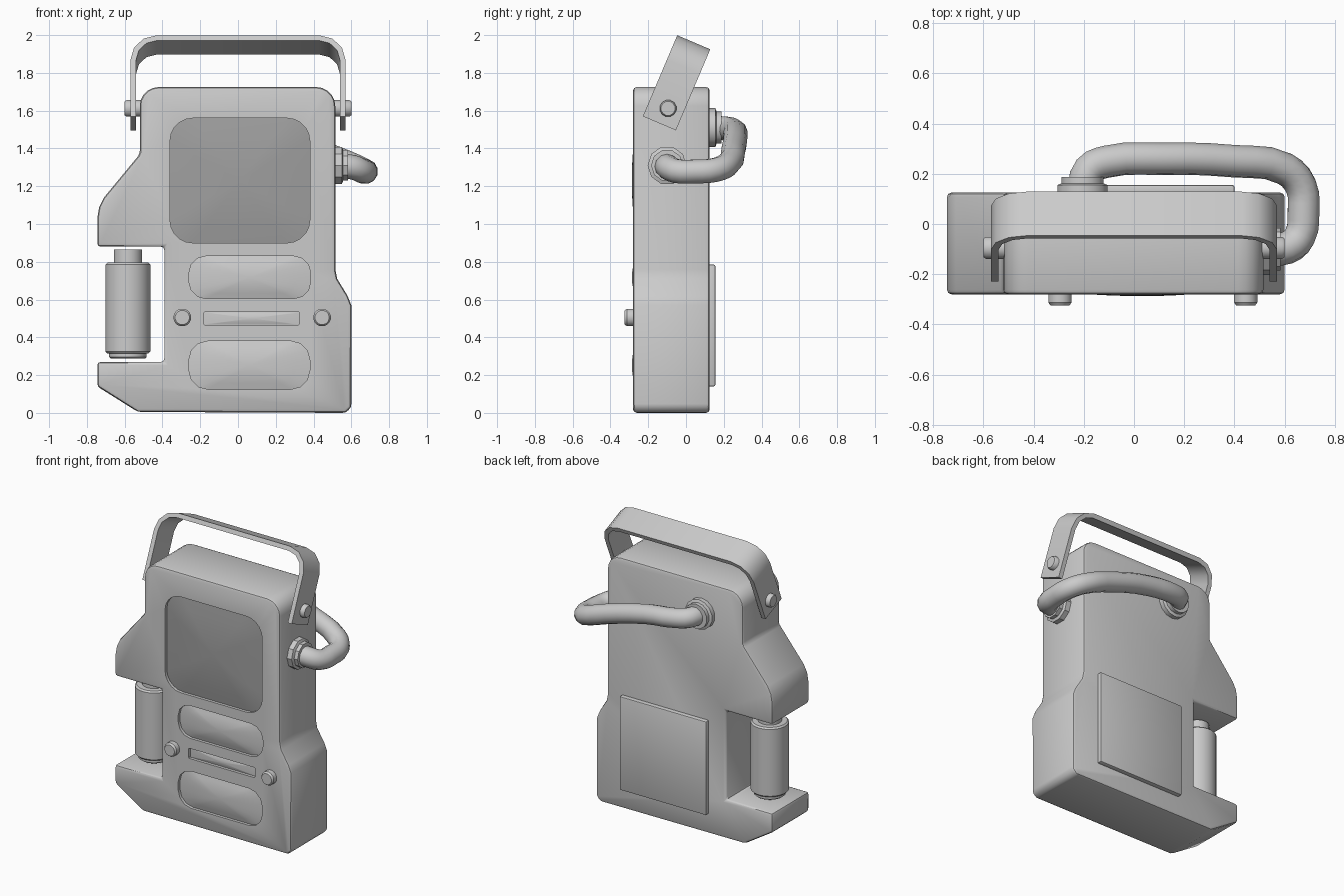
import bpy, bmesh, math
from mathutils import Vector, Matrix

if "Cube" in bpy.data.objects:
    bpy.data.objects.remove(bpy.data.objects["Cube"])

FRONT, BACK = -0.28, 0.125


def finish(name, bm, bevel=0, segments=2, angle=35):
    bmesh.ops.recalc_face_normals(bm, faces=bm.faces)
    mesh = bpy.data.meshes.new(name)
    bm.to_mesh(mesh)
    bm.free()
    ob = bpy.data.objects.new(name, mesh)
    bpy.context.collection.objects.link(ob)
    activate(ob)
    if bevel:
        m = ob.modifiers.new("bevel", 'BEVEL')
        m.width, m.segments = bevel, segments
        m.limit_method, m.angle_limit = 'ANGLE', math.radians(30)
        bpy.ops.object.modifier_apply(modifier=m.name)
    bpy.ops.object.shade_smooth_by_angle(angle=math.radians(angle))
    return ob


def activate(ob):
    bpy.ops.object.select_all(action='DESELECT')
    ob.select_set(True)
    bpy.context.view_layer.objects.active = ob


def arc(cx, cz, r, a0, a1, n):
    return [(cx + r * math.cos(math.radians(a0 + (a1 - a0) * i / n)),
             cz + r * math.sin(math.radians(a0 + (a1 - a0) * i / n))) for i in range(n + 1)]


def rounded_rect(x0, x1, z0, z1, r, n):
    pts = []
    for cx, cz, a in ((x1 - r, z1 - r, 0), (x0 + r, z1 - r, 90),
                      (x0 + r, z0 + r, 180), (x1 - r, z0 + r, 270)):
        pts += arc(cx, cz, r, a, a + 90, n)
    return pts


def prism(name, pts, y0, y1, **kw):
    bm = bmesh.new()
    face = bm.faces.new([bm.verts.new((x, y0, z)) for x, z in pts])
    ext = bmesh.ops.extrude_face_region(bm, geom=[face])
    bmesh.ops.translate(bm, vec=(0, y1 - y0, 0),
                        verts=[v for v in ext["geom"] if isinstance(v, bmesh.types.BMVert)])
    return finish(name, bm, **kw)


def dome(name, pts, rim_y, peak_y):
    cx = sum(p[0] for p in pts) / len(pts)
    cz = sum(p[1] for p in pts) / len(pts)
    bm = bmesh.new()
    rings = []
    for s in (1, 0.75, 0.5, 0.25):
        y = rim_y + (peak_y - rim_y) * (1 - s * s)
        rings.append([bm.verts.new((cx + (x - cx) * s, y, cz + (z - cz) * s)) for x, z in pts])
    n = len(pts)
    for a, b in zip(rings, rings[1:]):
        for i in range(n):
            j = (i + 1) % n
            bm.faces.new((a[i], a[j], b[j], b[i]))
    tip = bm.verts.new((cx, peak_y, cz))
    for i in range(n):
        bm.faces.new((rings[-1][i], rings[-1][(i + 1) % n], tip))
    ob = finish(name, bm, angle=60)
    if sum(p.normal.y for p in ob.data.polygons) > 0:
        ob.data.flip_normals()
    return ob


def lathe(name, profile, loc, axis, sides):
    """Turn (radius, height) steps around an axis; both ends are capped."""
    rot = Vector((0, 0, 1)).rotation_difference(Vector(axis)).to_matrix().to_4x4()
    bm = bmesh.new()
    rings = []
    for r, h in profile:
        rings.append([bm.verts.new((r * math.cos(2 * math.pi * (i + .5) / sides),
                                    r * math.sin(2 * math.pi * (i + .5) / sides), h))
                      for i in range(sides)])
    for a, b in zip(rings, rings[1:]):
        for i in range(sides):
            j = (i + 1) % sides
            bm.faces.new((a[i], a[j], b[j], b[i]))
    bm.faces.new(rings[0])
    bm.faces.new(rings[-1])
    bmesh.ops.transform(bm, matrix=Matrix.Translation(loc) @ rot, verts=bm.verts)
    return finish(name, bm)


# Housing: one silhouette with rounded shoulders and a bay on the left
outline = [(-0.53, 0.005), (0.57, 0.0), (0.60, 0.03), (0.60, 0.57), (0.58, 0.62), (0.525, 0.71), (0.515, 0.76)]
outline += arc(0.415, 1.625, 0.1, 0, 90, 5) + arc(-0.42, 1.625, 0.1, 90, 180, 5)
outline += [(-0.52, 1.37), (-0.71, 1.14), (-0.735, 1.09), (-0.745, 1.03), (-0.745, 0.88),
            (-0.39, 0.88), (-0.39, 0.27), (-0.745, 0.27), (-0.745, 0.14)]
body = prism("housing", outline, FRONT, BACK, bevel=0.018, segments=2)

# Recesses in the front, each filled by a shallow domed inset
insets = {
    "screen": (rounded_rect(-0.36, 0.38, 0.90, 1.56, 0.12, 5), -0.287),
    "upper_panel": (rounded_rect(-0.26, 0.385, 0.605, 0.83, 0.09, 3), -0.287),
    "lower_panel": (rounded_rect(-0.26, 0.38, 0.125, 0.38, 0.10, 3), -0.287),
    "slot_bar": (rounded_rect(-0.18, 0.325, 0.465, 0.535, 0.005, 1), -0.274),
}
for name, (pts, peak) in insets.items():
    cutter = prism("cutter", pts, FRONT - 0.1, -0.25)
    cutter.hide_render = True
    m = body.modifiers.new("recess", 'BOOLEAN')
    m.operation, m.solver, m.object = 'DIFFERENCE', 'EXACT', cutter
    activate(body)
    bpy.ops.object.modifier_apply(modifier=m.name)
    bpy.data.objects.remove(cutter)
    inset = dome(name, pts, -0.260, peak)
    if name == "screen":
        dark = bpy.data.materials.new("dark_grey")
        dark.diffuse_color = (0.35, 0.35, 0.35, 1)
        dark.use_nodes = True
        dark.node_tree.nodes["Principled BSDF"].inputs["Base Color"].default_value = dark.diffuse_color
        inset.data.materials.append(dark)
activate(body)
bpy.ops.object.shade_smooth_by_angle(angle=math.radians(35))

# Front knobs
for side, x in (("left", -0.295), ("right", 0.445)):
    lathe("knob_" + side, [(0.047, 0), (0.047, 0.035), (0.038, 0.047)],
          (x, FRONT + 0.002, 0.505), (0, -1, 0), 16)

# Canister in the side bay
lathe("canister", [(0.09, 0.287), (0.10, 0.295), (0.10, 0.315), (0.11, 0.315), (0.12, 0.325),
                   (0.12, 0.785), (0.11, 0.795), (0.075, 0.795), (0.075, 0.865)],
      (-0.583, -0.08, 0), (0, 0, 1), 24)

# Back cover plate
prism("back_cover", [(-0.26, 0.14), (0.40, 0.14), (0.40, 0.785), (-0.26, 0.785)],
      BACK - 0.02, 0.155, bevel=0.008)

# Tilted carry handle: U-shaped strap built upright, then leaned back
def strap(off):
    w, h, r = 0.569 - off, 0.466 - off, 0.14 - off
    return [(w, 0)] + arc(w - r, h - r, r, 0, 90, 3) + arc(r - w, h - r, r, 90, 180, 3) + [(-w, 0)]

handle = prism("handle", strap(0) + strap(0.03)[::-1], -0.095, 0.095)
handle.data.transform(Matrix.Translation((0, -0.141, 1.533)) @ Matrix.Rotation(math.radians(-23), 4, 'X'))

# Handle pivots
for side, s in (("left", -1), ("right", 1)):
    lathe("pivot_" + side, [(0.045, 0), (0.045, 0.08), (0.038, 0.09)],
          (s * 0.51, -0.095, 1.612), (s, 0, 0), 12)

# Hose sockets
socket = [(0.103, 0), (0.103, 0.035), (0.085, 0.042), (0.085, 0.068)]
lathe("side_socket", socket, (0.515, -0.10, 1.31), (1, 0, 0), 10)
lathe("back_socket", socket, (-0.205, BACK - 0.005, 1.51), (0, 1, 0), 14)

# Hose wrapping from the side socket round to the back
path = [(0.53, -0.10, 1.31), (0.61, -0.095, 1.30), (0.66, -0.05, 1.28), (0.675, 0.05, 1.278),
        (0.665, 0.15, 1.285), (0.60, 0.22, 1.315), (0.40, 0.25, 1.39), (0.10, 0.26, 1.47),
        (-0.11, 0.248, 1.495), (-0.18, 0.215, 1.505), (-0.205, 0.13, 1.51)]
curve = bpy.data.curves.new("hose", 'CURVE')
curve.dimensions = '3D'
curve.bevel_depth, curve.bevel_resolution, curve.resolution_u = 0.065, 4, 3
curve.use_fill_caps = True
spline = curve.splines.new('BEZIER')
spline.bezier_points.add(len(path) - 1)
for point, co in zip(spline.bezier_points, path):
    point.co = co
    point.handle_left_type = point.handle_right_type = 'AUTO'
hose = bpy.data.objects.new("hose", curve)
bpy.context.collection.objects.link(hose)
activate(hose)
bpy.ops.object.convert(target='MESH')
bpy.ops.object.shade_smooth_by_angle(angle=math.radians(50))
